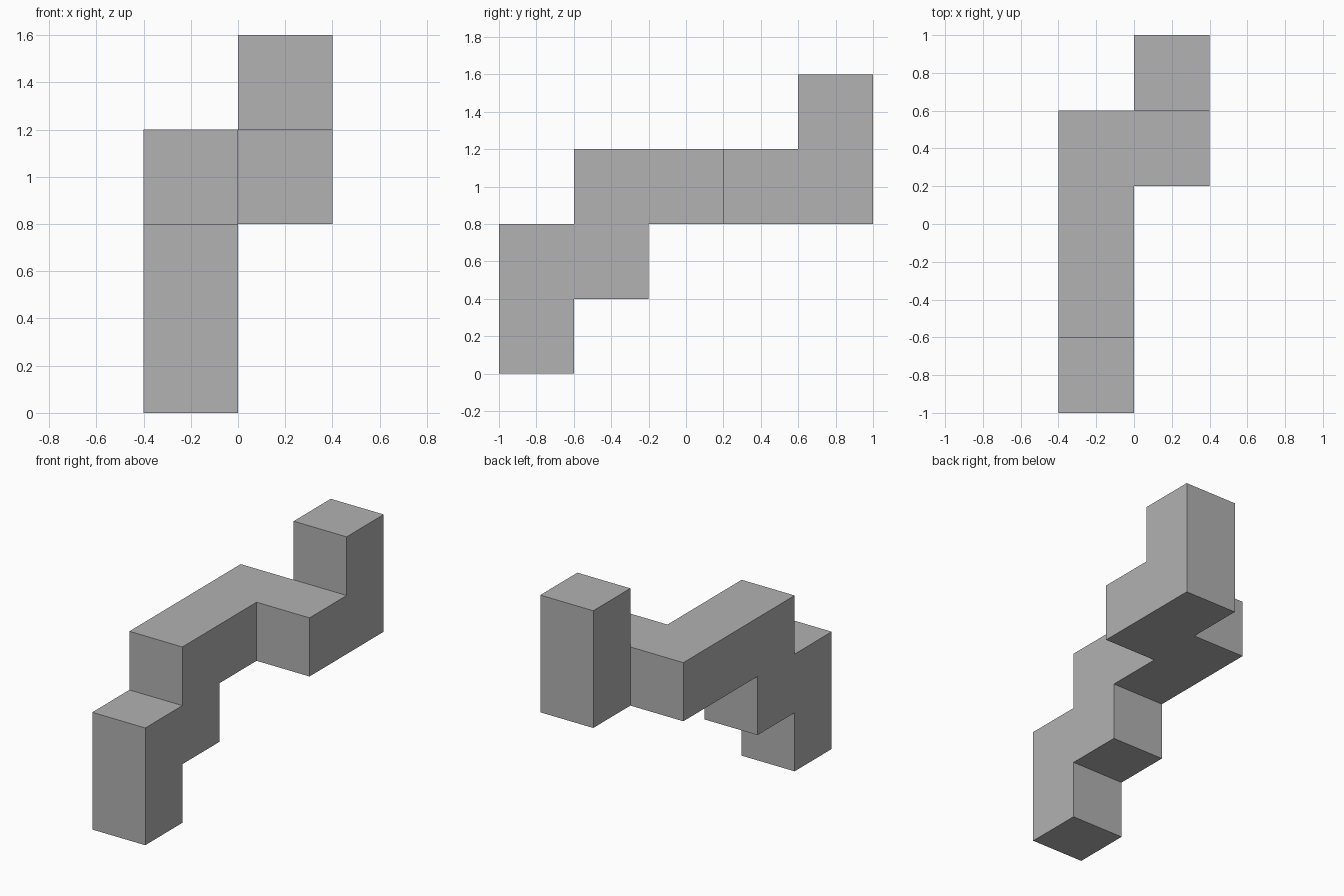
import bpy
import bmesh
from mathutils import Matrix, Vector

cube = bpy.data.objects.get("Cube")
if cube:
    bpy.data.objects.remove(cube, do_unlink=True)

SIZE = 0.4
ORIGIN = Vector((-0.4, -1.0, 0.0))

# Plain grey material
grey = bpy.data.materials.new("grey")
grey.use_nodes = True
colour = (0.445, 0.445, 0.445, 1)
grey.diffuse_color = colour
grey.node_tree.nodes["Principled BSDF"].inputs["Base Color"].default_value = colour

# Path of unit blocks, climbing from the front foot to the rear post
steps = {"up": (0, 0, 1), "back": (0, 1, 0), "left": (1, 0, 0)}
path = "up back up back back left back up".split()
cells = [Vector((0, 0, 0))]
for step in path:
    cells.append(cells[-1] + Vector(steps[step]))

# One cube per cell, with the walls between neighbours removed
bm = bmesh.new()
for cell in cells:
    centre = ORIGIN + (cell + Vector((0.5, 0.5, 0.5))) * SIZE
    bmesh.ops.create_cube(bm, size=SIZE, matrix=Matrix.Translation(centre))
bm.normal_update()
centres = [(f, f.calc_center_median()) for f in bm.faces]
inner = [f for f, c in centres
         if any(g is not f and (c - d).length < 0.01 for g, d in centres)]
bmesh.ops.delete(bm, geom=inner, context="FACES")

# Weld the skin and merge coplanar squares into clean flat faces
bmesh.ops.remove_doubles(bm, verts=bm.verts[:], dist=0.001)
bmesh.ops.dissolve_limit(bm, angle_limit=0.01, verts=bm.verts[:], edges=bm.edges[:])
bmesh.ops.recalc_face_normals(bm, faces=bm.faces[:])

mesh = bpy.data.meshes.new("stepped_block_chain")
bm.to_mesh(mesh)
bm.free()
mesh.materials.append(grey)
chain = bpy.data.objects.new("stepped_block_chain", mesh)
bpy.context.scene.collection.objects.link(chain)
